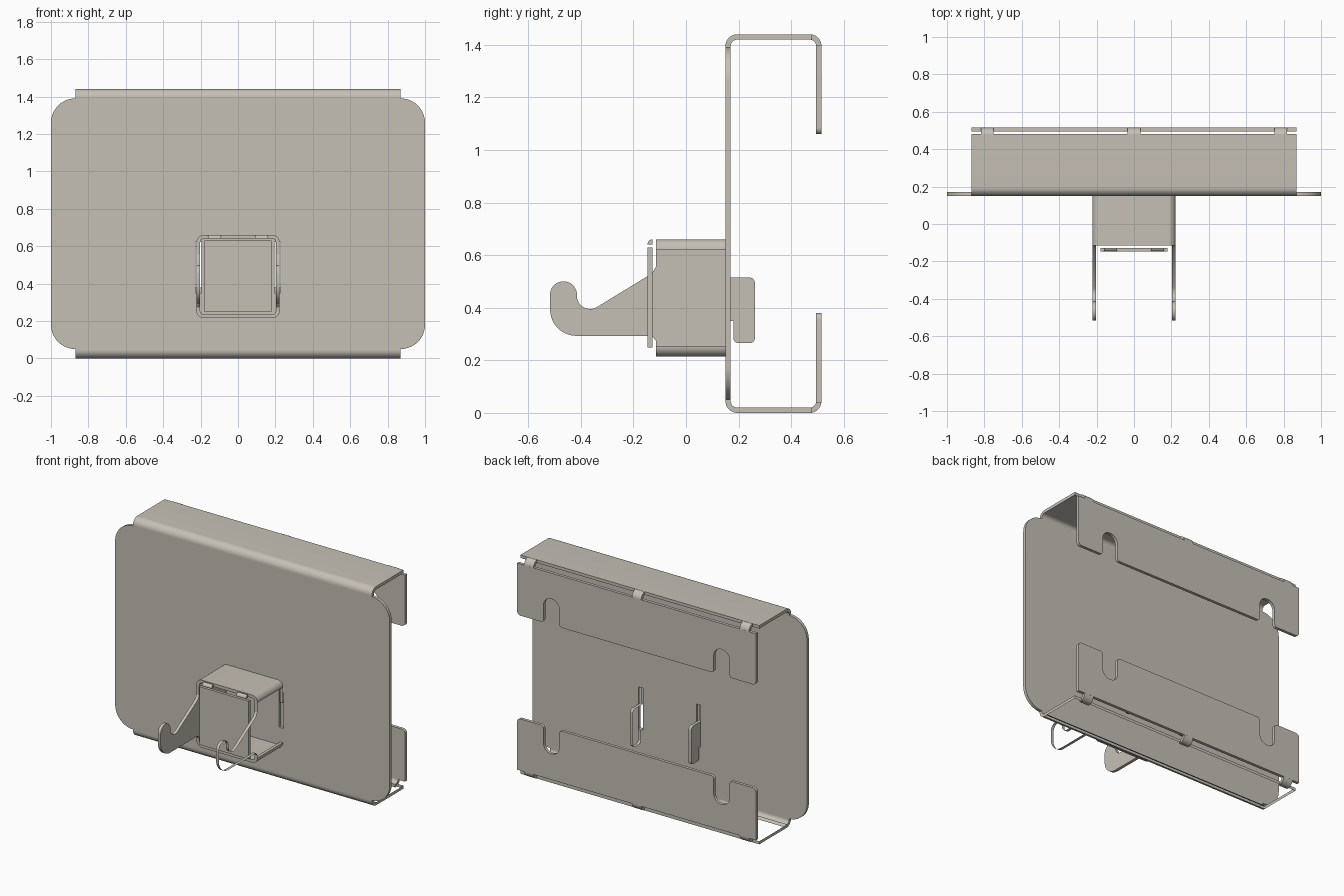
import bpy, bmesh, math
from mathutils import Vector

cube = bpy.data.objects.get("Cube")
if cube:
    bpy.data.objects.remove(cube, do_unlink=True)

metal = bpy.data.materials.new("warm grey sheet metal")
metal.use_nodes = True
COLOR = (0.56, 0.53, 0.47, 1)
metal.diffuse_color = COLOR
metal.node_tree.nodes["Principled BSDF"].inputs["Base Color"].default_value = COLOR

HEIGHT = 1.44
T = 0.02  # sheet thickness


def rounded(corners, steps=10):
    """Outline from (u, v, radius) corners, with an arc at each rounded one."""
    out = []
    n = len(corners)
    for i, (u, v, r) in enumerate(corners):
        p = Vector((u, v))
        if r == 0:
            out.append(p)
            continue
        a = (Vector(corners[i - 1][:2]) - p).normalized()
        b = (Vector(corners[(i + 1) % n][:2]) - p).normalized()
        half = a.angle(b) / 2
        centre = p + (a + b).normalized() * r / math.sin(half)
        reach = r / math.tan(half)
        d0, d1 = p + a * reach - centre, p + b * reach - centre
        start = math.atan2(d0.y, d0.x)
        sweep = (math.atan2(d1.y, d1.x) - start + math.pi) % math.tau - math.pi
        for k in range(steps + 1):
            t = start + sweep * k / steps
            out.append(centre + Vector((math.cos(t), math.sin(t))) * r)
    return out


def rect(u0, v0, u1, v1, r=0):
    return rounded([(u0, v0, r), (u1, v0, r), (u1, v1, r), (u0, v1, r)])


def sheet(name, outline, axis, lo, hi, holes=(), flip=False, drop=None):
    """Extrude an outline along x or y; flip mirrors it in height, drop removes open faces."""
    bm = bmesh.new()

    def place(p):
        v = HEIGHT - p.y if flip else p.y
        return (lo, p.x, v) if axis == "x" else (p.x, lo, v)

    edges = []
    for loop in (outline, *holes):
        vs = [bm.verts.new(place(p)) for p in loop]
        edges += [bm.edges.new((vs[i - 1], vs[i])) for i in range(len(vs))]
    bmesh.ops.triangle_fill(bm, edges=edges, use_beauty=True)
    grown = bmesh.ops.extrude_face_region(bm, geom=bm.faces[:], use_keep_orig=True)
    shift = Vector((hi - lo, 0, 0) if axis == "x" else (0, hi - lo, 0))
    bmesh.ops.translate(bm, vec=shift, verts=[g for g in grown["geom"]
                                              if isinstance(g, bmesh.types.BMVert)])
    bmesh.ops.recalc_face_normals(bm, faces=bm.faces[:])
    if drop:
        bm.normal_update()
        gone = [f for f in bm.faces if drop(f.normal)]
        bmesh.ops.delete(bm, geom=gone, context="FACES")
    mesh = bpy.data.meshes.new(name)
    bm.to_mesh(mesh)
    bm.free()
    mesh.materials.append(metal)
    mesh.shade_smooth()
    mesh.set_sharp_from_angle(angle=math.radians(30))
    obj = bpy.data.objects.new(name, mesh)
    bpy.context.collection.objects.link(obj)
    return obj


# Main plate with two slots for the bracket tabs
slots = [rect(s * 0.21 - 0.016, 0.35, s * 0.21 + 0.016, 0.625) for s in (-1, 1)]
sheet("main_plate", rect(-1, 0.05, 1, 1.39, 0.13), "y", 0.15, 0.15 + T, slots)

# Folded flanges, bent tabs and notched back lips, above and below
flange = rounded([(0.15, 1.39, 0), (0.15, HEIGHT, 0.045), (0.48, HEIGHT, 0),
                  (0.48, HEIGHT - T, 0), (0.17, HEIGHT - T, 0.025), (0.17, 1.39, 0)])
bent_tab = rounded([(0.465, HEIGHT, 0), (0.515, HEIGHT, 0.044), (0.515, 1.39, 0),
                    (0.495, 1.39, 0), (0.495, HEIGHT - T, 0.024), (0.465, HEIGHT - T, 0)])
E, Z0, Z1, ZN = 0.87, 1.06, 1.4, 1.23
lip = [(-E, Z1, 0), (-E, Z0, 0.025)]
for c in (-0.62, 0.62):
    lip += [(c - 0.058, Z0, 0.02), (c - 0.058, ZN, 0.057),
            (c + 0.058, ZN, 0.057), (c + 0.058, Z0, 0.02)]
lip = rounded(lip + [(E, Z0, 0.025), (E, Z1, 0)])

for side, flip in (("top", False), ("bottom", True)):
    open_flat = (lambda n: abs(n.z) > 0.999) if flip else None
    sheet(side + "_flange", flange, "x", -E, E, flip=flip, drop=open_flat)
    sheet(side + "_back_lip", lip, "y", 0.495, 0.515, flip=flip)
    for where, x in (("right", -0.785), ("middle", 0), ("left", 0.785)):
        sheet(f"{side}_{where}_bent_tab", bent_tab, "x", x - 0.034, x + 0.034, flip=flip)

# Bracket side arms: hook in front, wall, hanging tab behind the plate
arm = rounded([
    (-0.115, 0.62, 0), (-0.115, 0.555, 0), (-0.13, 0.53, 0), (-0.415, 0.356, 0.05),
    (-0.415, 0.5, 0.05), (-0.517, 0.5, 0.05), (-0.517, 0.293, 0.1), (-0.13, 0.293, 0),
    (-0.115, 0.275, 0), (-0.115, 0.255, 0), (0.15, 0.255, 0), (0.15, 0.35, 0),
    (0.18, 0.35, 0), (0.18, 0.265, 0.02), (0.262, 0.265, 0.02), (0.262, 0.515, 0.02),
    (0.15, 0.515, 0), (0.15, 0.62, 0)])
sheet("right_hook_arm", arm, "x", -0.222, -0.202)
# The left arm is only an open rim
sheet("left_hook_arm", arm, "x", 0.202, 0.222, drop=lambda n: abs(n.x) > 0.999)

# Bracket top and bottom, bent down into the side arms
W = 0.222


def bracket_cap(z_edge, z_out, z_in):
    return rounded([(-W, z_edge, 0), (-W, z_out, 0.039), (W, z_out, 0.039), (W, z_edge, 0),
                    (W - T, z_edge, 0), (W - T, z_in, 0.019), (T - W, z_in, 0.019),
                    (T - W, z_edge, 0)])


sheet("bracket_top", bracket_cap(0.62, 0.66, 0.64), "y", -0.115, 0.15)
sheet("bracket_bottom", bracket_cap(0.255, 0.215, 0.235), "y", -0.115, 0.15)

# Bracket front panel and the two small bends above it
sheet("bracket_front_panel", rect(-0.18, 0.248, 0.18, 0.63), "y", -0.146, -0.127)
bend = rounded([(-0.127, 0.64, 0), (-0.146, 0.64, 0), (-0.146, 0.66, 0.0185), (-0.127, 0.66, 0)])
for side, x in (("right", -0.125), ("left", 0.125)):
    sheet(side + "_panel_bend", bend, "x", x - 0.035, x + 0.035)
